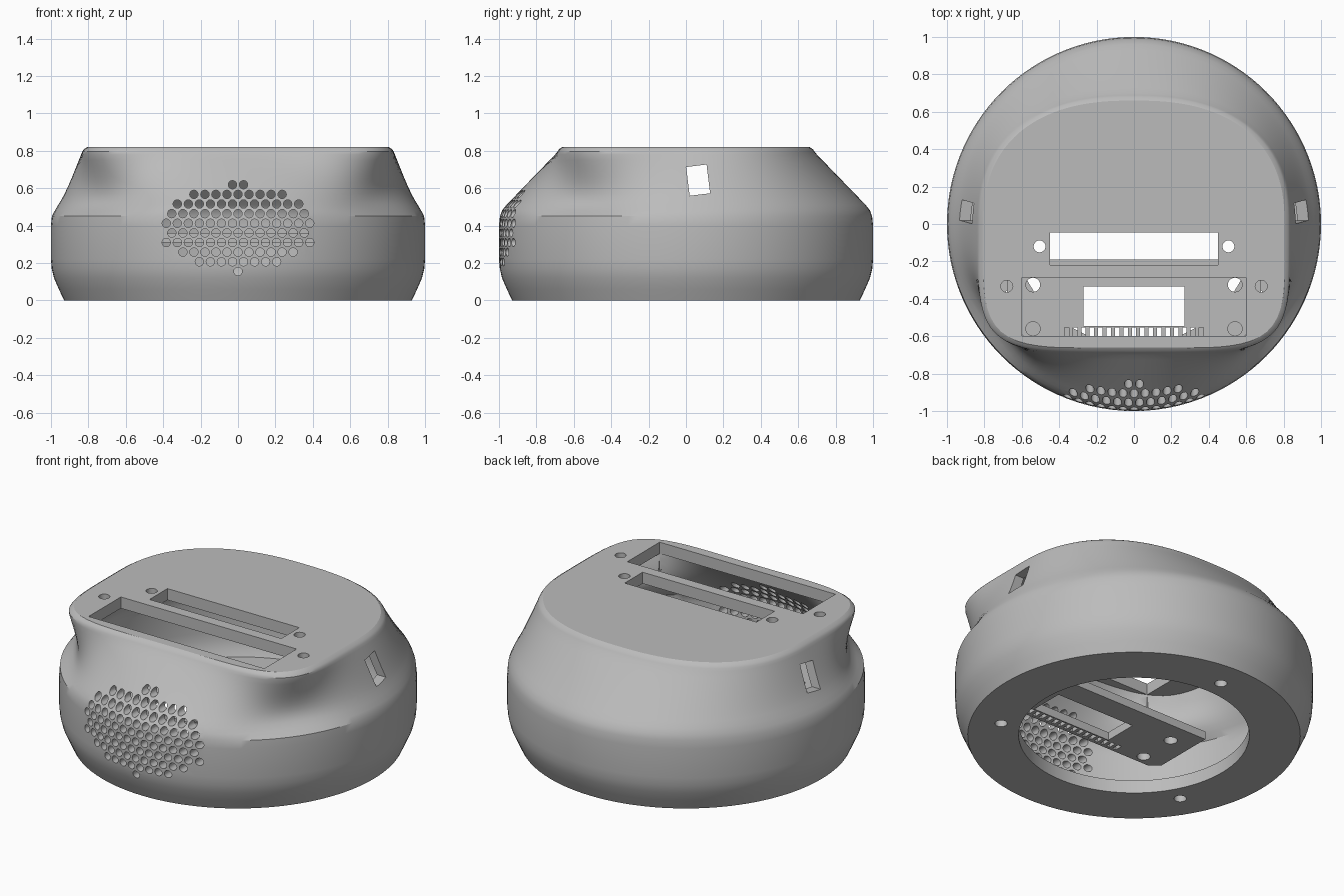
import bpy, bmesh, math
from mathutils import Matrix

if "Cube" in bpy.data.objects:
    bpy.data.objects.remove(bpy.data.objects["Cube"], do_unlink=True)

grey = bpy.data.materials.new("plain_grey")
grey.use_nodes = True
tone = (0.5, 0.5, 0.5, 1)
grey.diffuse_color = tone
grey.node_tree.nodes["Principled BSDF"].inputs["Base Color"].default_value = tone

SEGMENTS = 120
WALL = 0.06


def make_object(name, bm):
    bmesh.ops.recalc_face_normals(bm, faces=bm.faces)
    mesh = bpy.data.meshes.new(name)
    bm.to_mesh(mesh)
    bm.free()
    mesh.materials.append(grey)
    obj = bpy.data.objects.new(name, mesh)
    bpy.context.collection.objects.link(obj)
    return obj


def box(bm, center, size, tilt=0):
    matrix = Matrix.Translation(center) @ Matrix.Rotation(tilt, 4, "X") @ Matrix.Diagonal((*size, 1))
    bmesh.ops.create_cube(bm, size=1, matrix=matrix)


def cylinder(bm, center, radius, depth, sides=20, along_y=False):
    matrix = Matrix.Translation(center)
    if along_y:
        matrix = matrix @ Matrix.Rotation(math.pi / 2, 4, "X")
    bmesh.ops.create_cone(bm, cap_ends=True, segments=sides, radius1=radius,
                          radius2=radius, depth=depth, matrix=matrix)


def cut(target, bm):
    tool = make_object("cutter", bm)
    tool.hide_render = True
    mod = target.modifiers.new("cut", "BOOLEAN")
    mod.operation, mod.solver, mod.object = "DIFFERENCE", "EXACT", tool
    bpy.context.view_layer.objects.active = target
    bpy.ops.object.modifier_apply(modifier=mod.name)
    bpy.data.objects.remove(tool, do_unlink=True)


def top_radius(c, s):
    # Rounded outline: soft at the back, squarer at the front
    n = 2.4 if s > 0 else 5
    return (abs(c / 0.835) ** n + abs(s / 0.69) ** n) ** (-1 / n)


def section_radius(angle, z, inset):
    # Round body blending into the top outline, with grooves at the front corners
    c, s = math.cos(angle), math.sin(angle)
    w = min(max((z - 0.47) / 0.32, 0), 1)
    from_front = math.acos(max(-1, min(1, -s)))
    groove = 0.075 * math.exp(-((from_front - 0.92) / 0.32) ** 2) + 0.02 * abs(c) ** 4
    pinch = groove * math.sin(math.pi * w ** 0.55)
    return 1 + (top_radius(c, s) - 1) * w - pinch - inset


def loft(levels):
    bm = bmesh.new()
    rings = []
    for z, inset in levels:
        ring = []
        for i in range(SEGMENTS):
            a = math.tau * i / SEGMENTS
            r = section_radius(a, z, inset)
            ring.append(bm.verts.new((r * math.cos(a), r * math.sin(a), z)))
        rings.append(ring)
    for low, high in zip(rings, rings[1:]):
        for i in range(SEGMENTS):
            j = (i + 1) % SEGMENTS
            bm.faces.new((low[i], low[j], high[j], high[i]))
    bm.faces.new(rings[0][::-1])
    bm.faces.new(rings[-1])
    return bm


# Hollow housing
lower = [(0, 0.07), (0.06, 0.042), (0.12, 0.016), (0.17, 0.004), (0.22, 0), (0.4, 0), (0.45, 0.005)]
blend = [(0.48 + 0.03 * i, 0.006 if i == 0 else 0) for i in range(11)]
rim = [(0.795, 0.002), (0.808, 0.011), (0.82, 0.03)]
housing = make_object("housing", loft(lower + blend + rim))
inner = [(0.08, 0.035 + WALL)]
inner += [(z, inset + WALL) for z, inset in lower + blend if 0.1 < z < 0.74]
inner.append((0.75, WALL))
cut(housing, loft(inner))

# Openings in the top, sides and floor
bm = bmesh.new()
box(bm, (0, -0.4425, 0.8), (1.2, 0.315, 0.3))
box(bm, (0, -0.1325, 0.8), (0.9, 0.175, 0.3))
box(bm, (0, 0.065, 0.643), (2.4, 0.11, 0.155), math.radians(7))
for side in (-1, 1):
    cylinder(bm, (side * 0.505, -0.12, 0.8), 0.032, 0.3)
    cylinder(bm, (side * 0.68, -0.333, 0.8), 0.032, 0.3)
cylinder(bm, (0, 0, 0), 0.645, 0.4, 96)
for degrees in (90, 210, 330):
    a = math.radians(degrees)
    cylinder(bm, (0.755 * math.cos(a), 0.755 * math.sin(a), 0), 0.035, 0.4)
cut(housing, bm)

# Speaker grille holes
bm = bmesh.new()
for row, count in enumerate((1, 8, 11, 14, 13, 14, 13, 12, 9, 2)):
    for i in range(count):
        x = (i - (count - 1) / 2) * 0.059
        cylinder(bm, (x, -0.9, 0.155 + row * 0.0515), 0.0225, 0.4, 16, True)
cut(housing, bm)

# Internal mounting plate with clipped front corners
bm = bmesh.new()
outline = [(-0.68, -0.19), (-0.68, -0.57), (-0.62, -0.62),
           (0.62, -0.62), (0.68, -0.57), (0.68, -0.19)]
face = bm.faces.new([bm.verts.new((x, y, 0.31)) for x, y in outline])
raised = bmesh.ops.extrude_face_region(bm, geom=[face])
bmesh.ops.translate(bm, vec=(0, 0, 0.05),
                    verts=[v for v in raised["geom"] if isinstance(v, bmesh.types.BMVert)])
plate = make_object("mounting_plate", bm)

# Plate window, screw holes and comb slots
bm = bmesh.new()
box(bm, (0, -0.44, 0.33), (0.54, 0.21, 0.3))
for x in (-0.54, 0.54):
    for y in (-0.325, -0.56):
        cylinder(bm, (x, y, 0.33), 0.038, 0.3)
for i in range(-8, 9):
    box(bm, (i * 0.045, -0.577, 0.33), (0.024, 0.048, 0.3))
cut(plate, bm)

# Smooth curves with crisp edges
for obj in (housing, plate):
    bpy.ops.object.select_all(action="DESELECT")
    obj.select_set(True)
    bpy.context.view_layer.objects.active = obj
    bpy.ops.object.shade_smooth_by_angle(angle=math.radians(30))
